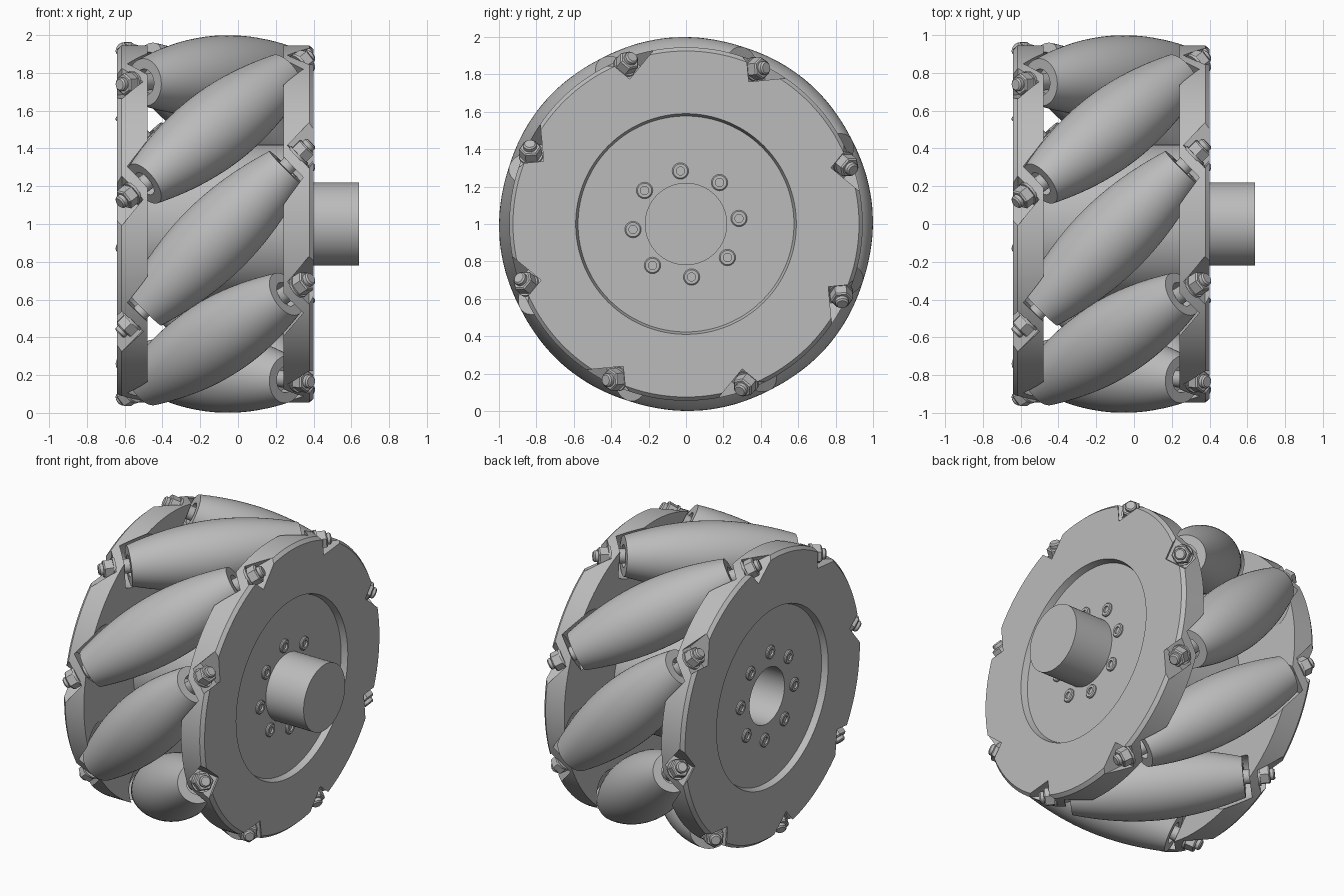
import bpy, bmesh, math
from mathutils import Matrix, Vector

if "Cube" in bpy.data.objects:
    bpy.data.objects.remove(bpy.data.objects["Cube"], do_unlink=True)

grey = bpy.data.materials.new("plain grey")
grey.use_nodes = True
COLOUR = (0.5, 0.5, 0.5, 1)
grey.diffuse_color = COLOUR
grey.node_tree.nodes["Principled BSDF"].inputs["Base Color"].default_value = COLOUR

CENTRE = Vector((-0.12, 0, 1))   # middle of the two plates, on the axle
AXIS_R = 0.79                    # distance from axle to roller axes
HALF = 0.53                      # half length of a roller
COUNT = 8


def lathe(bm, profile, steps, matrix, closed=True):
    """Spin (radius, height) points about local z and place them."""
    part = bmesh.new()
    vs = [part.verts.new((r, 0, h)) for r, h in profile]
    edges = [part.edges.new(p) for p in zip(vs, vs[1:])]
    if closed:
        edges.append(part.edges.new((vs[-1], vs[0])))
    bmesh.ops.spin(part, geom=vs + edges, axis=(0, 0, 1), cent=(0, 0, 0),
                   angle=math.tau, steps=steps, use_merge=True)
    bmesh.ops.remove_doubles(part, verts=part.verts, dist=1e-5)
    bmesh.ops.dissolve_degenerate(part, edges=part.edges, dist=1e-6)
    bmesh.ops.recalc_face_normals(part, faces=part.faces)
    part.transform(matrix)
    mesh = bpy.data.meshes.new("temp")
    part.to_mesh(mesh)
    part.free()
    bm.from_mesh(mesh)
    bpy.data.meshes.remove(mesh)


def finish(mesh):
    mesh.polygons.foreach_set("use_smooth", [True] * len(mesh.polygons))
    mesh.set_sharp_from_angle(angle=math.radians(30))


def make(name, bm):
    bmesh.ops.recalc_face_normals(bm, faces=bm.faces)
    mesh = bpy.data.meshes.new(name)
    bm.to_mesh(mesh)
    bm.free()
    mesh.materials.append(grey)
    finish(mesh)
    obj = bpy.data.objects.new(name, mesh)
    bpy.context.collection.objects.link(obj)
    return obj


def frame(x, y, z, origin):
    m = Matrix((x, y, z)).transposed().to_4x4()
    m.translation = origin
    return m


def wheel_frame(side):
    """Local z points out of the wheel on the given side."""
    return frame(Vector((0, side, 0)), Vector((0, 0, 1)), Vector((side, 0, 0)), CENTRE)


def roller_frame(i, side=1):
    """Local z runs along the slanted roller axis, local x away from the axle."""
    a = math.radians(5.5) + i * math.tau / COUNT
    out = Vector((0, math.cos(a), math.sin(a)))
    along = Vector((1, math.sin(a), -math.cos(a))).normalized() * side
    return frame(out, along.cross(out), along, CENTRE + out * AXIS_R)


def barrel(s):
    """Roller radius that keeps the wheel's outline round."""
    return 1 - math.sqrt(AXIS_R ** 2 + s * s / 2)


# Barrel rollers with recessed ends
for i in range(COUNT):
    bm = bmesh.new()
    stations = [HALF * k / 10 for k in range(-10, 11)]
    profile = [(0, -0.47), (0.07, -0.47), (0.07, -HALF)]
    profile += [(barrel(s), s) for s in stations]
    profile += [(0.07, HALF), (0.07, 0.47), (0, 0.47)]
    lathe(bm, profile, 48, roller_frame(i), closed=False)
    make(f"roller_{i + 1}", bm)

# Roller axles: spacer, hex nut, washer and rounded bolt end on each side
for side, label in ((-1, "right"), (1, "left")):
    for i in range(COUNT):
        bm = bmesh.new()
        m = roller_frame(i, side)
        lathe(bm, [(0, 0.46), (0.045, 0.46), (0.045, 0.63), (0, 0.63)], 20, m, False)
        lathe(bm, [(0, 0.615), (0.064, 0.615), (0.064, 0.63), (0, 0.63)], 24, m, False)
        lathe(bm, [(0, 0.63), (0.06, 0.63), (0.06, 0.682), (0.052, 0.69), (0, 0.69)], 6, m, False)
        lathe(bm, [(0, 0.68), (0.036, 0.68), (0.036, 0.71), (0.028, 0.718), (0, 0.718)], 20, m, False)
        make(f"{label}_axle_nut_{i + 1}", bm)

# Side plates, cut for roller ends and nut pockets
RIM = [(0.945, 0.36), (0.945, 0.498), (0.925, 0.52), (0.59, 0.52), (0.577, 0.48)]
for side, label in ((-1, "outer_plate"), (1, "shaft_plate")):
    bm = bmesh.new()
    if side < 0:
        lathe(bm, [(0.185, 0.36)] + RIM + [(0.185, 0.48)], 128, wheel_frame(side))
    else:
        lathe(bm, [(0, 0.36)] + RIM + [(0, 0.48)], 128, wheel_frame(side), False)
    plate = make(label, bm)

    bm = bmesh.new()
    for i in range(COUNT):
        m = roller_frame(i, side)
        ends = [0.2, 0.3, 0.4, 0.5, 0.565]
        clearance = [(0, 0.2)] + [(barrel(s) + 0.018, s) for s in ends] + [(0, 0.565)]
        lathe(bm, clearance, 40, m, False)
        pocket = Matrix.Translation((0.165, 0, 0.815)) @ Matrix.Diagonal((0.46, 0.16, 0.39, 1))
        bmesh.ops.create_cube(bm, size=1, matrix=m @ pocket)
    cutter = make(label + "_cutter", bm)
    cutter.hide_render = True
    cut = plate.modifiers.new("notches", "BOOLEAN")
    cut.operation, cut.solver, cut.object = "DIFFERENCE", "EXACT", cutter
    bpy.context.view_layer.objects.active = plate
    bpy.ops.object.modifier_apply(modifier=cut.name)
    bpy.data.objects.remove(cutter, do_unlink=True)
    finish(plate.data)

    # Ring of socket screws around the centre
    for i in range(COUNT):
        a = math.radians(6) + i * math.tau / COUNT
        spot = CENTRE + Vector((side * 0.48, math.cos(a) * 0.285, math.sin(a) * 0.285))
        m = wheel_frame(side)
        m.translation = spot
        bm = bmesh.new()
        lathe(bm, [(0, -0.02), (0.044, -0.02), (0.044, 0.008), (0.038, 0.014),
                   (0.022, 0.014), (0.022, 0.002), (0, 0.002)], 24, m, False)
        make(f"{label}_screw_{i + 1}", bm)

# Hub drum with a blind bore and the protruding shaft
bm = bmesh.new()
lathe(bm, [(0, 0.3), (0.185, 0.3), (0.185, -0.4), (0.42, -0.4), (0.42, 0.4),
           (0.22, 0.4), (0.22, 0.76), (0, 0.76)], 96, wheel_frame(1), False)
make("hub_and_shaft", bm)
